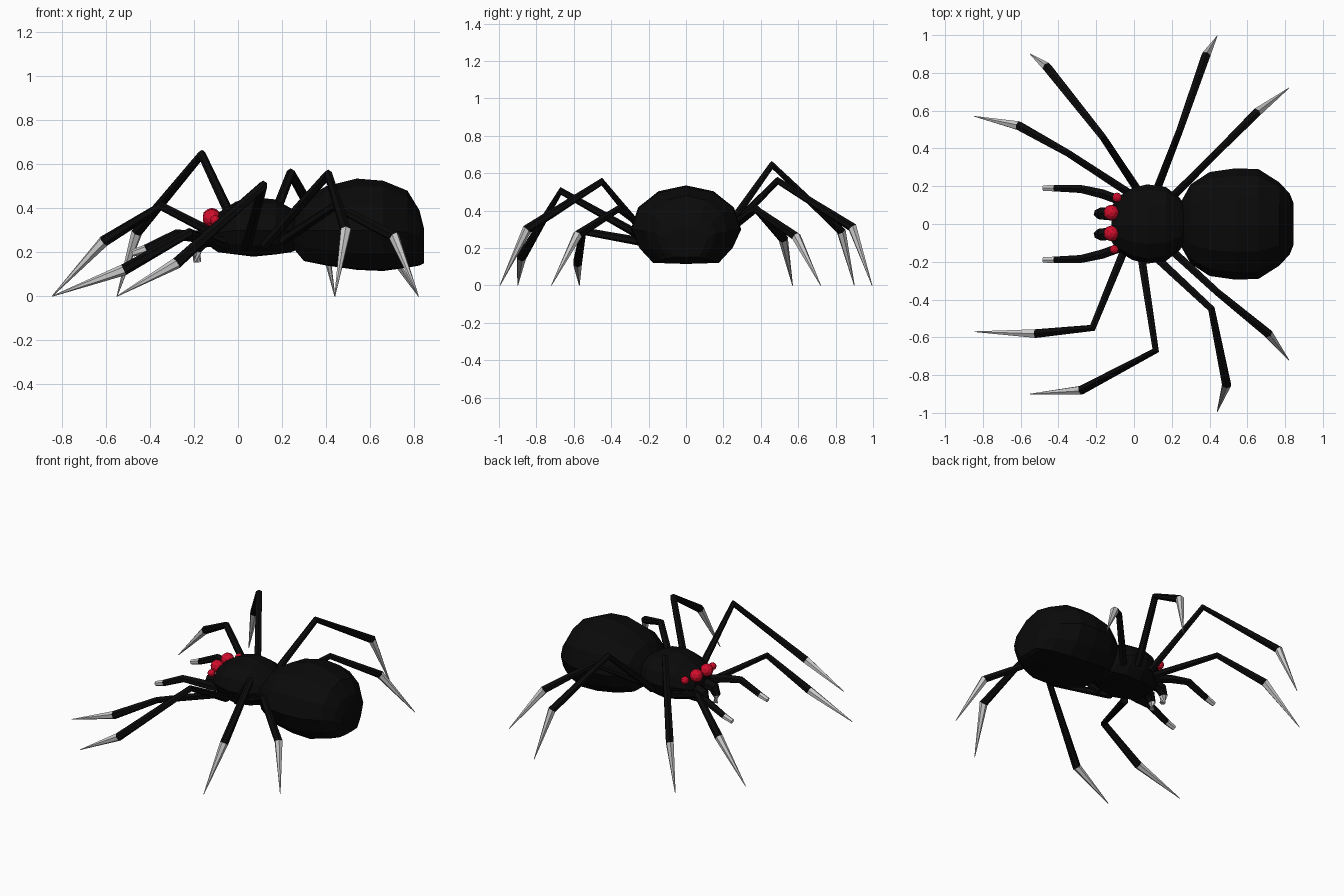
import bpy, bmesh, math
from mathutils import Vector

if "Cube" in bpy.data.objects:
    bpy.data.objects.remove(bpy.data.objects["Cube"], do_unlink=True)


def material(name, color):
    m = bpy.data.materials.new(name)
    m.use_nodes = True
    m.diffuse_color = (*color, 1)
    m.node_tree.nodes["Principled BSDF"].inputs["Base Color"].default_value = (*color, 1)
    return m


BLACK = material("black shell", (0.003, 0.003, 0.003))
PALE = material("pale claw", (0.6, 0.6, 0.6))
RED = material("red eye", (0.65, 0.004, 0.025))


def finish(name, bm, mats):
    bmesh.ops.recalc_face_normals(bm, faces=bm.faces)
    me = bpy.data.meshes.new(name)
    bm.to_mesh(me)
    bm.free()
    for m in mats:
        me.materials.append(m)
    ob = bpy.data.objects.new(name, me)
    bpy.context.collection.objects.link(ob)
    return ob


def skin(bm, rings, pale_from=None):
    """Bridge rings of points into a closed skin; later spans can be pale."""
    loops = [[bm.verts.new(p) for p in r] for r in rings]
    n = len(loops[0])
    for k, (a, b) in enumerate(zip(loops, loops[1:])):
        for i in range(n):
            j = (i + 1) % n
            f = bm.faces.new((a[i], a[j], b[j], b[i]))
            f.material_index = int(pale_from is not None and k >= pale_from)
    bm.faces.new(loops[0])
    end = bm.faces.new(loops[-1])
    end.material_index = int(pale_from is not None)


def limb(name, points, radii, pale_from, sides=6):
    """Jointed limb with mitred joints and a pale last part."""
    pts = [Vector(p) for p in points]
    rings = []
    for k, p in enumerate(pts):
        before = (p - pts[k - 1]).normalized() if k else Vector()
        after = (pts[k + 1] - p).normalized() if k < len(pts) - 1 else Vector()
        d = (before + after).normalized()
        side = d.cross(Vector((0, 0, 1))).normalized()
        up = side.cross(d)
        ring = []
        for i in range(sides):
            t = math.tau * (i + 0.5) / sides
            ring.append(p + (side * math.cos(t) + up * math.sin(t)) * radii[k])
        rings.append(ring)
    bm = bmesh.new()
    skin(bm, rings, pale_from)
    return finish(name, bm, [BLACK, PALE])


def body(name, sections, sides=12):
    """Body lofted along x from (x, half width, bottom, widest height, top)."""
    rings = []
    for x, w, lo, mid, hi in sections:
        ring = []
        for i in range(sides):
            t = math.tau * i / sides
            c, s = math.cos(t), math.sin(t)
            if s < 0:  # flattened belly
                c = math.copysign(abs(c) ** 0.45, c) if abs(c) > 0.01 else 0
                c *= 1 + 0.2 * s
                s = -min(1, abs(s) * 1.12)
            ring.append((x, w * c, mid + s * (hi - mid if s > 0 else mid - lo)))
        rings.append(ring)
    bm = bmesh.new()
    skin(bm, rings)
    return finish(name, bm, [BLACK])


# Body halves
body("abdomen", [
    (0.25, 0.12, 0.22, 0.29, 0.36), (0.30, 0.21, 0.16, 0.30, 0.44),
    (0.40, 0.275, 0.14, 0.30, 0.50), (0.54, 0.295, 0.12, 0.30, 0.535),
    (0.66, 0.29, 0.115, 0.30, 0.525), (0.77, 0.22, 0.13, 0.29, 0.48),
    (0.825, 0.16, 0.14, 0.28, 0.39), (0.845, 0.11, 0.15, 0.25, 0.31)])
body("head_and_thorax", [
    (-0.12, 0.09, 0.22, 0.28, 0.34), (-0.09, 0.14, 0.20, 0.29, 0.38),
    (-0.01, 0.19, 0.19, 0.30, 0.43), (0.07, 0.21, 0.18, 0.30, 0.45),
    (0.17, 0.195, 0.19, 0.30, 0.44), (0.24, 0.14, 0.20, 0.30, 0.40),
    (0.29, 0.08, 0.22, 0.30, 0.36)])

# Legs: hip, knee, claw base, claw tip
legs = {
    "left_leg_1": [(-0.02, 0.16, 0.24), (-0.35, 0.375, 0.41), (-0.61, 0.52, 0.25), (-0.845, 0.57, 0)],
    "left_leg_2": [(0.02, 0.18, 0.25), (-0.165, 0.46, 0.645), (-0.46, 0.83, 0.29), (-0.55, 0.90, 0)],
    "left_leg_3": [(0.12, 0.18, 0.25), (0.24, 0.49, 0.56), (0.38, 0.89, 0.31), (0.44, 0.995, 0)],
    "left_leg_4": [(0.20, 0.14, 0.25), (0.43, 0.37, 0.41), (0.65, 0.59, 0.26), (0.82, 0.72, 0)],
    "right_leg_1": [(-0.06, -0.16, 0.22), (-0.22, -0.55, 0.29), (-0.52, -0.58, 0.12), (-0.845, -0.57, 0)],
    "right_leg_2": [(0.04, -0.18, 0.23), (0.115, -0.67, 0.505), (-0.28, -0.88, 0.15), (-0.55, -0.90, 0)],
    "right_leg_3": [(0.12, -0.18, 0.23), (0.41, -0.45, 0.555), (0.49, -0.85, 0.30), (0.44, -0.995, 0)],
    "right_leg_4": [(0.20, -0.14, 0.25), (0.44, -0.36, 0.41), (0.71, -0.58, 0.27), (0.82, -0.72, 0)],
}
for name, path in legs.items():
    limb(name, path, [0.024, 0.021, 0.026, 0.002], 2)

# Feelers and fangs
for side, s in (("left", 1), ("right", -1)):
    limb(side + "_feeler",
         [(-0.06, s * 0.12, 0.25), (-0.17, s * 0.16, 0.27), (-0.28, s * 0.185, 0.28),
          (-0.42, s * 0.19, 0.215), (-0.48, s * 0.19, 0.195)],
         [0.028, 0.028, 0.024, 0.02, 0.016], 3)
    limb(side + "_fang",
         [(-0.08, s * 0.05, 0.27), (-0.17, s * 0.055, 0.25), (-0.19, s * 0.055, 0.205),
          (-0.185, s * 0.05, 0.155)],
         [0.04, 0.036, 0.025, 0.018], 2)

# Eyes
for name, y, x, z, r in (("left_big_eye", 0.06, -0.12, 0.36, 0.042),
                         ("right_big_eye", -0.05, -0.12, 0.355, 0.042),
                         ("left_small_eye", 0.14, -0.09, 0.35, 0.026),
                         ("right_small_eye", -0.135, -0.105, 0.345, 0.024)):
    bm = bmesh.new()
    bmesh.ops.create_icosphere(bm, subdivisions=2, radius=r)
    bmesh.ops.translate(bm, verts=bm.verts, vec=(x, y, z))
    finish(name, bm, [RED])
